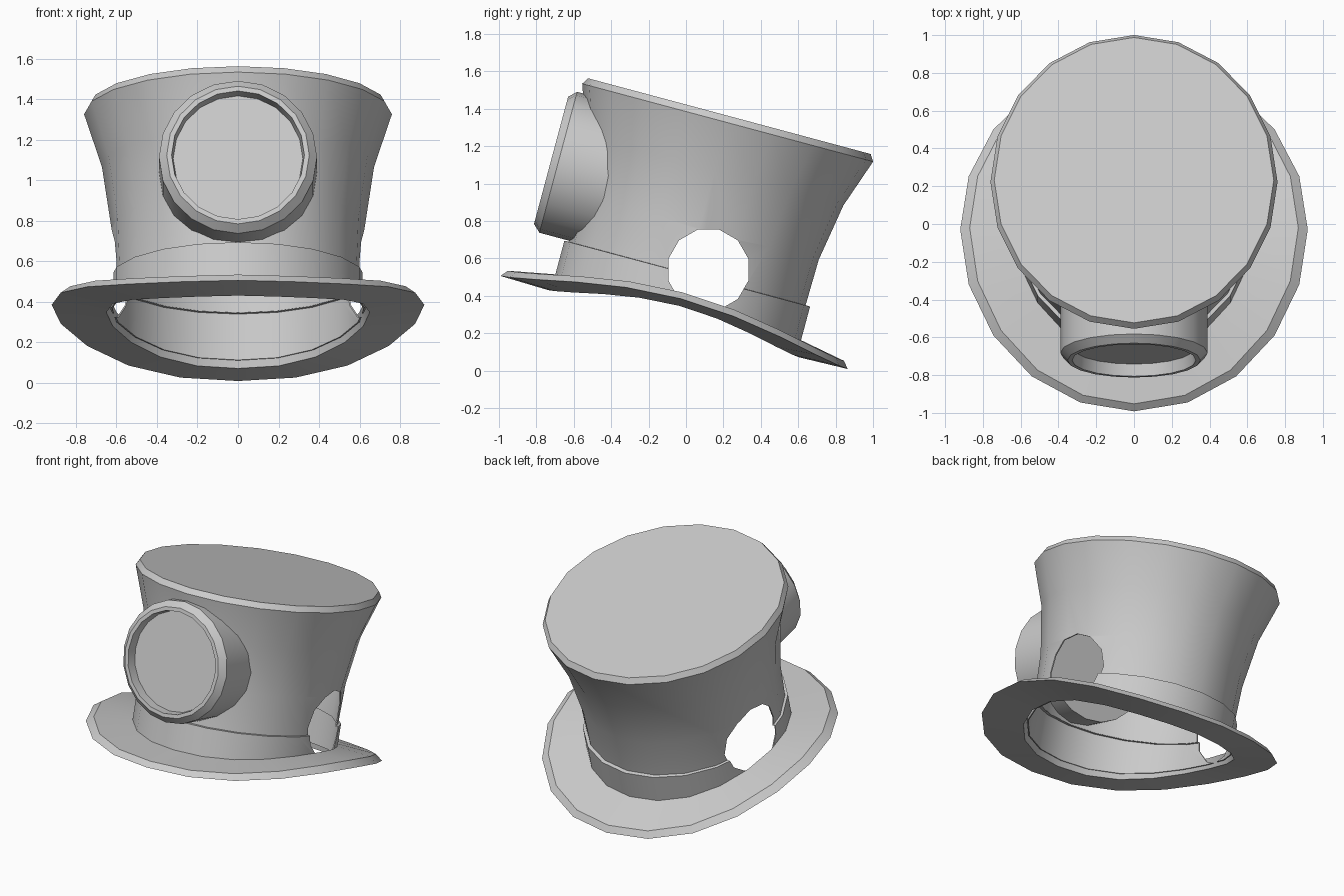
import bpy, bmesh
from math import sin, cos, pi, radians
from mathutils import Matrix

if "Cube" in bpy.data.objects:
    bpy.data.objects.remove(bpy.data.objects["Cube"])

SIDES = 20
TILT = Matrix.Translation((0, 0, -0.008)) @ Matrix.Rotation(radians(-15), 4, 'X')
HAT = TILT @ Matrix.Translation((0, -0.13, 0))


def lathe(name, rings, matrix, sides=SIDES, cap_start=False, cap_end=False, loop=False):
    """Rings are (x radius, y radius, height, lift of the left and right sides)."""
    bm = bmesh.new()
    rows = []
    for rx, ry, h, lift in rings:
        row = []
        for i in range(sides):
            a = 2 * pi * i / sides
            row.append(bm.verts.new((rx * sin(a), ry * cos(a), h + lift * abs(sin(a)) ** 2.8)))
        rows.append(row)
    pairs = list(zip(rows, rows[1:])) + ([(rows[-1], rows[0])] if loop else [])
    for p, q in pairs:
        for i in range(sides):
            j = (i + 1) % sides
            bm.faces.new((p[i], p[j], q[j], q[i]))
    if cap_start:
        bm.faces.new(rows[0])
    if cap_end:
        bm.faces.new(rows[-1])
    bmesh.ops.recalc_face_normals(bm, faces=bm.faces)
    bm.transform(matrix)
    mesh = bpy.data.meshes.new(name)
    bm.to_mesh(mesh)
    bm.free()
    obj = bpy.data.objects.new(name, mesh)
    bpy.context.collection.objects.link(obj)
    return obj


def select(obj):
    bpy.ops.object.select_all(action='DESELECT')
    obj.select_set(True)
    bpy.context.view_layer.objects.active = obj


def smooth(obj):
    select(obj)
    bpy.ops.object.shade_smooth_by_angle(angle=radians(27))


# Flared crown with a chamfered flat top
crown = lathe("crown", [
    (0.615, 0.655, 0.505, 0), (0.625, 0.66, 0.764, 0), (0.672, 0.712, 1.078, 0),
    (0.76, 0.805, 1.346, 0), (0.74, 0.782, 1.382, 0)], HAT, cap_end=True)

# Band around the base of the crown
band = lathe("hat_band", [
    (0.61, 0.65, 0.512, 0), (0.63, 0.68, 0.51, 0), (0.63, 0.68, 0.27, 0.08)], HAT)

# Brim whose sides curl upward
brim = lathe("brim", [
    (0.628, 0.676, 0.325, 0.07), (0.87, 0.93, 0.277, 0.13), (0.92, 0.961, 0.24, 0.132),
    (0.65, 0.695, 0.233, 0.10)], HAT, loop=True)

# Ear holes cut through both sides of the crown and band
cutter = lathe("ear_hole_cutter", [(0.222, 0.222, -1, 0), (0.222, 0.222, 1, 0)],
               TILT @ Matrix.Translation((0, -0.026, 0.56)) @ Matrix.Rotation(pi / 2, 4, 'Y'),
               sides=12, cap_start=True, cap_end=True)
cutter.hide_render = True
for part in (crown, band):
    shell = part.modifiers.new("shell", 'SOLIDIFY')
    shell.thickness = 0.008
    shell.offset = -1
    hole = part.modifiers.new("ear_holes", 'BOOLEAN')
    hole.operation = 'DIFFERENCE'
    hole.solver = 'EXACT'
    hole.object = cutter
    select(part)
    bpy.ops.object.modifier_apply(modifier=shell.name)
    bpy.ops.object.modifier_apply(modifier=hole.name)
bpy.data.objects.remove(cutter)

# Round porthole with a chamfered rim and recessed lens
profile = [(0.39, 0.62), (0.39, 0.95), (0.352, 0.99), (0.328, 0.99), (0.32, 0.925)]
porthole = lathe("front_porthole", [(r, r, h, 0) for r, h in profile],
                 TILT @ Matrix.Translation((0, 0, 0.907)) @ Matrix.Rotation(pi / 2, 4, 'X'),
                 cap_start=True, cap_end=True)

for part in (crown, band, brim, porthole):
    smooth(part)
